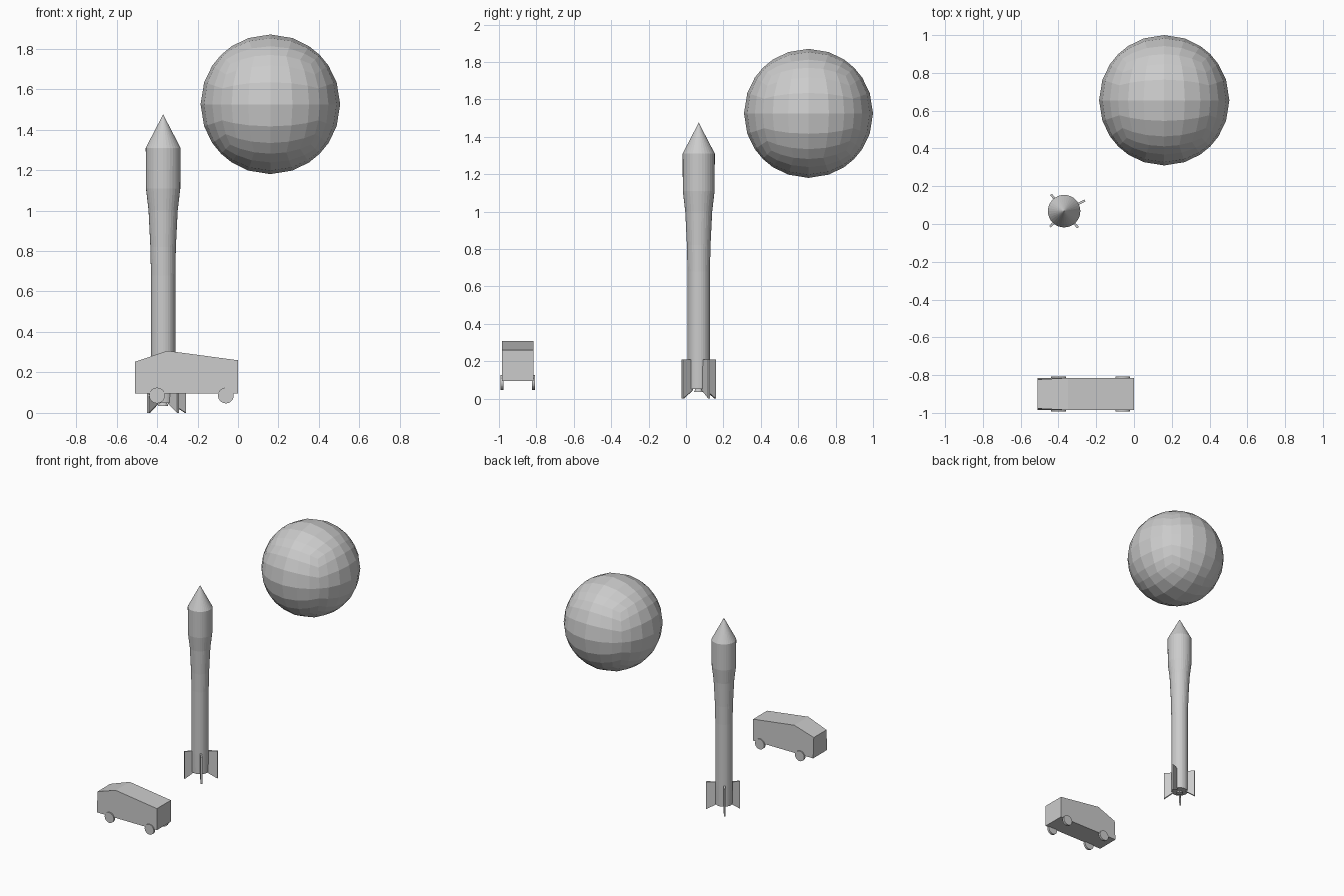
import bpy, bmesh
from math import cos, sin, pi, radians
from mathutils import Vector, Matrix

cube = bpy.data.objects.get("Cube")
if cube:
    bpy.data.objects.remove(cube, do_unlink=True)

# Single plain grey
GREY = (0.6, 0.6, 0.6, 1)
grey = bpy.data.materials.new("plain grey")
grey.use_nodes = True
grey.diffuse_color = GREY
grey.node_tree.nodes["Principled BSDF"].inputs["Base Color"].default_value = GREY


def finish(name, bm, location=(0, 0, 0), turn=0):
    bmesh.ops.recalc_face_normals(bm, faces=bm.faces)
    mesh = bpy.data.meshes.new(name)
    bm.to_mesh(mesh)
    bm.free()
    mesh.materials.append(grey)
    obj = bpy.data.objects.new(name, mesh)
    obj.location = location
    obj.rotation_euler.z = turn
    bpy.context.collection.objects.link(obj)
    return obj


def lathe(name, profile, location, sides=32):
    """Closed solid of revolution from (radius, height) pairs."""
    bm = bmesh.new()
    rings = []
    for r, z in profile:
        rings.append([bm.verts.new((r * cos(2 * pi * i / sides),
                                    r * sin(2 * pi * i / sides), z))
                      for i in range(sides)])
    for low, high in zip(rings, rings[1:]):
        for i in range(sides):
            j = (i + 1) % sides
            bm.faces.new((low[i], low[j], high[j], high[i]))
    bm.faces.new(rings[0])
    bm.faces.new(rings[-1])
    bmesh.ops.remove_doubles(bm, verts=bm.verts, dist=1e-5)
    return finish(name, bm, location)


def slab(name, outline, half, location=(0, 0, 0), turn=0, pinch=None):
    """Side outline in x and z, extruded across y; pinch narrows chosen corners."""
    pinch = pinch or {}
    bm = bmesh.new()
    sides = []
    for s in (-1, 1):
        sides.append([bm.verts.new((x, s * pinch.get(i, half), z))
                      for i, (x, z) in enumerate(outline)])
        bm.faces.new(sides[-1])
    for i in range(len(outline)):
        j = (i + 1) % len(outline)
        bm.faces.new((sides[0][i], sides[0][j], sides[1][j], sides[1][i]))
    return finish(name, bm, location, turn)


# Planet: subdivided cube pushed out to a ball
bm = bmesh.new()
bmesh.ops.create_cube(bm, size=2)
bmesh.ops.subdivide_edges(bm, edges=bm.edges, cuts=5, use_grid_fill=True)
for v in bm.verts:
    v.co = v.co.normalized() * 0.345
finish("planet", bm, (0.16, 0.655, 1.525))

# Rocket: hull, nozzle and four fins
rocket = Vector((-0.37, 0.068, 0))
lathe("rocket_hull", [(0.058, 0.05), (0.06, 0.2), (0.06, 0.68), (0.063, 0.82),
                      (0.072, 1.0), (0.085, 1.11), (0.086, 1.31), (0.0001, 1.475)], rocket)
lathe("rocket_nozzle", [(0.025, 0.035), (0.015, 0.06)], rocket, 16)
for i, (angle, reach) in enumerate([(27, 0.124), (128, 0.112), (228, 0.112), (310, 0.114)]):
    slab(f"rocket_fin_{i + 1}", [(0.045, 0.045), (reach, 0), (reach, 0.21), (0.045, 0.21)],
         0.006, rocket, radians(angle))

# Van body, slightly narrower at the nose
van = Vector((0, -0.9, 0))
slab("van_body", [(-0.51, 0.095), (-0.51, 0.252), (-0.35, 0.307), (0, 0.26), (0, 0.095)],
     0.085, van, pinch={1: 0.077})

# Wheels
for end, x in (("front", -0.4), ("rear", -0.06)):
    for side, s in (("near", -1), ("far", 1)):
        bm = bmesh.new()
        bmesh.ops.create_cone(bm, cap_ends=True, segments=24, radius1=0.039, radius2=0.039,
                              depth=0.016, matrix=Matrix.Rotation(pi / 2, 4, "X"))
        finish(f"van_wheel_{end}_{side}", bm, van + Vector((x, s * 0.084, 0.086)))
